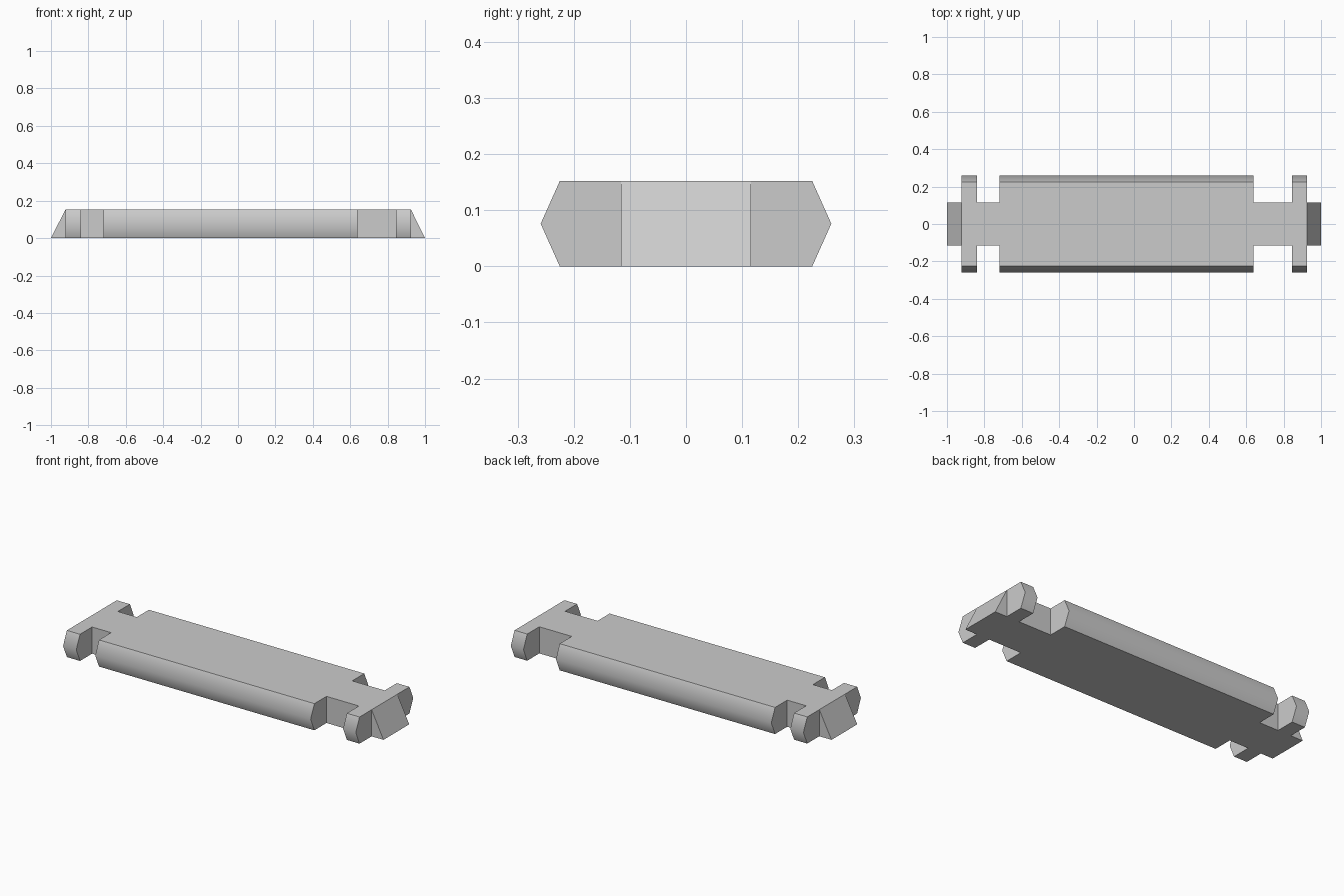
import bpy
import bmesh
import math

if "Cube" in bpy.data.objects:
    bpy.data.objects.remove(bpy.data.objects["Cube"], do_unlink=True)

HEIGHT = 0.152
NECK = 0.116             # half width of the necks and end wedges
FLAT, RIDGE = 0.225, 0.259   # half width at top/bottom and at the side ridge
LEFT_END, RIGHT_END = 0.925, -0.923

grey = bpy.data.materials.new("light grey")
grey.use_nodes = True
grey.diffuse_color = (0.6, 0.6, 0.6, 1)
grey.node_tree.nodes["Principled BSDF"].inputs["Base Color"].default_value = (0.6, 0.6, 0.6, 1)


def outline(wide, t):
    """Plan outline at one level; t runs from 0 at the base to 1 at the top."""
    tip_right = -1 + t * (1 + RIGHT_END)
    tip_left = 1 - t * (1 - LEFT_END)
    side = [
        (tip_right, NECK), (RIGHT_END, NECK),
        (RIGHT_END, wide), (-0.84, wide),      # right flange
        (-0.84, NECK), (-0.72, NECK),
        (-0.72, wide), (0.64, wide),           # main body
        (0.64, NECK), (0.845, NECK),
        (0.845, wide), (LEFT_END, wide),       # left flange
        (LEFT_END, NECK), (tip_left, NECK),
    ]
    return side + [(x, -y) for x, y in reversed(side)]


# Stack three outlines: base, side ridge, top
bm = bmesh.new()
rings = []
for wide, t in ((FLAT, 0), (RIDGE, 0.5), (FLAT, 1)):
    rings.append([bm.verts.new((x, y, t * HEIGHT)) for x, y in outline(wide, t)])

# Skin the sides and cap both ends
for low, high in zip(rings, rings[1:]):
    for i in range(len(low)):
        j = (i + 1) % len(low)
        bm.faces.new((low[i], low[j], high[j], high[i]))
bm.faces.new(rings[0])
bm.faces.new(rings[-1])

# Weld the wedge tops to the flanges and tidy coplanar faces
bmesh.ops.remove_doubles(bm, verts=bm.verts[:], dist=0.0005)
bmesh.ops.recalc_face_normals(bm, faces=bm.faces[:])
bmesh.ops.dissolve_limit(bm, angle_limit=math.radians(1),
                         verts=bm.verts[:], edges=bm.edges[:])

mesh = bpy.data.meshes.new("flanged_bar")
bm.to_mesh(mesh)
bm.free()
mesh.materials.append(grey)
bar = bpy.data.objects.new("flanged_bar", mesh)
bpy.context.collection.objects.link(bar)

# Round the side ridges in shading, keep the other edges sharp
bpy.ops.object.select_all(action="DESELECT")
bar.select_set(True)
bpy.context.view_layer.objects.active = bar
bpy.ops.object.shade_smooth_by_angle(angle=math.radians(55))
